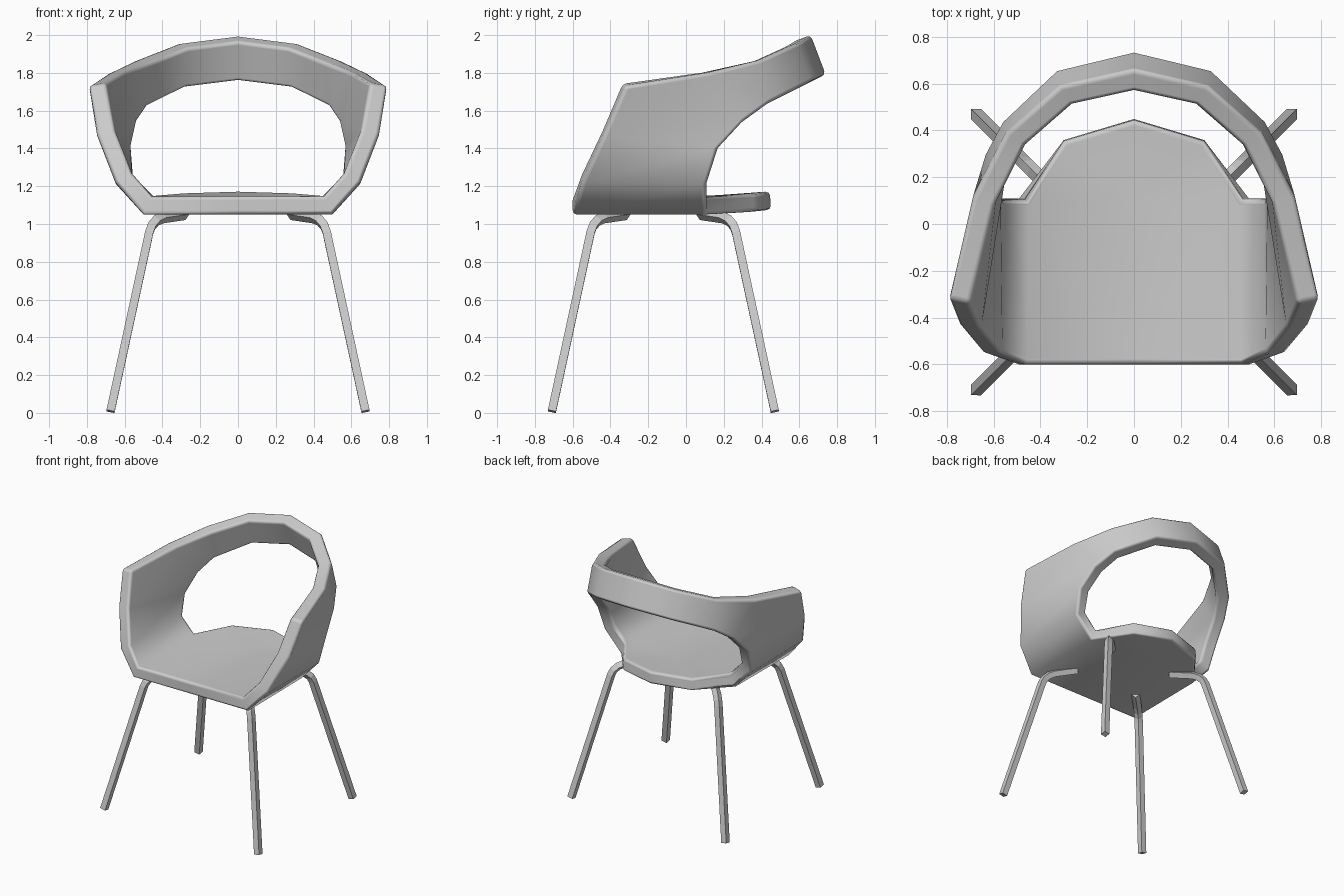
import bpy
from math import sqrt
from mathutils import Vector

if "Cube" in bpy.data.objects:
    bpy.data.objects.remove(bpy.data.objects["Cube"])


def make_object(name, verts, faces, smooth=False):
    mesh = bpy.data.meshes.new(name)
    mesh.from_pydata(verts, [], faces)
    mesh.validate()
    mesh.polygons.foreach_set("use_smooth", [smooth] * len(mesh.polygons))
    obj = bpy.data.objects.new(name, mesh)
    bpy.context.collection.objects.link(obj)
    return obj


# Shell: right half of the outer surface, mirrored and thickened inward
points = {
    # front edge, seat to arm tip
    "F0": (0.50, -0.60, 1.05), "F1": (0.65, -0.55, 1.22),
    "F2": (0.75, -0.43, 1.48), "F3": (0.795, -0.32, 1.73),
    # edge of the rear opening, seat to back centre
    "H0": (0.50, 0.11, 1.05), "H1": (0.645, 0.11, 1.21),
    "H2": (0.665, 0.17, 1.40), "H3": (0.635, 0.30, 1.54),
    "H4": (0.56, 0.44, 1.64), "H5": (0.33, 0.66, 1.75), "H6": (0, 0.74, 1.79),
    # top rim, arm to back centre
    "T3": (0.69, 0.11, 1.80), "T4": (0.545, 0.39, 1.87),
    "T5": (0.315, 0.59, 1.96), "T6": (0, 0.66, 2.00),
    # seat centre line and rear tongue
    "C0": (0, -0.60, 1.05), "C1": (0, 0.11, 1.05),
    "S1": (0.30, 0.36, 1.065), "S2": (0, 0.45, 1.075),
}
panels = ["C0 F0 H0 C1", "C1 H0 S1 S2", "F0 F1 H1 H0", "F1 F2 H2 H1",
          "F2 H3 H2", "F2 F3 T3 H3", "T3 T4 H4 H3", "T4 T5 H5 H4", "T5 T6 H6 H5"]
index = {key: i for i, key in enumerate(points)}
shell = make_object("seat_shell", list(points.values()),
                    [[index[k] for k in p.split()] for p in panels], True)
mirror = shell.modifiers.new("mirror", 'MIRROR')
mirror.use_clip = True
solid = shell.modifiers.new("thickness", 'SOLIDIFY')
solid.thickness = 0.098
solid.offset = 1
solid.use_even_offset = True
solid.use_quality_normals = True
bevel = shell.modifiers.new("rounded_rim", 'BEVEL')
bevel.width = 0.022
bevel.segments = 2
bevel.limit_method = 'ANGLE'
bevel.angle_limit = 1.05
bevel.harden_normals = True


# Legs: square bar swept along a bent path, splayed diagonally
def make_leg(name, sx, sy):
    path = [(0.205, 0.008), (0.0, 0.955), (-0.013, 0.99), (-0.037, 1.018),
            (-0.07, 1.034), (-0.19, 1.052)]
    centres = [Vector((sx * (0.47 + t), sy * (0.385 + t) - 0.12, z)) for t, z in path]
    side = Vector((-sy, sx, 0)) / sqrt(2)
    half = 0.031
    verts, faces = [], []
    for i, c in enumerate(centres):
        tangent = (centres[min(i + 1, len(path) - 1)] - centres[max(i - 1, 0)]).normalized()
        normal = tangent.cross(side)
        verts += [c + side * half, c + normal * half, c - side * half, c - normal * half]
    for i in range(len(path) - 1):
        for k in range(4):
            a, b = i * 4 + k, i * 4 + (k + 1) % 4
            faces.append((a, b, b + 4, a + 4))
    n = len(verts)
    faces += [(3, 2, 1, 0), (n - 4, n - 3, n - 2, n - 1)]
    make_object(name, verts, faces)


for sx, lr in ((-1, "left"), (1, "right")):
    for sy, fb in ((-1, "front"), (1, "rear")):
        make_leg(f"{fb}_{lr}_leg", sx, sy)
